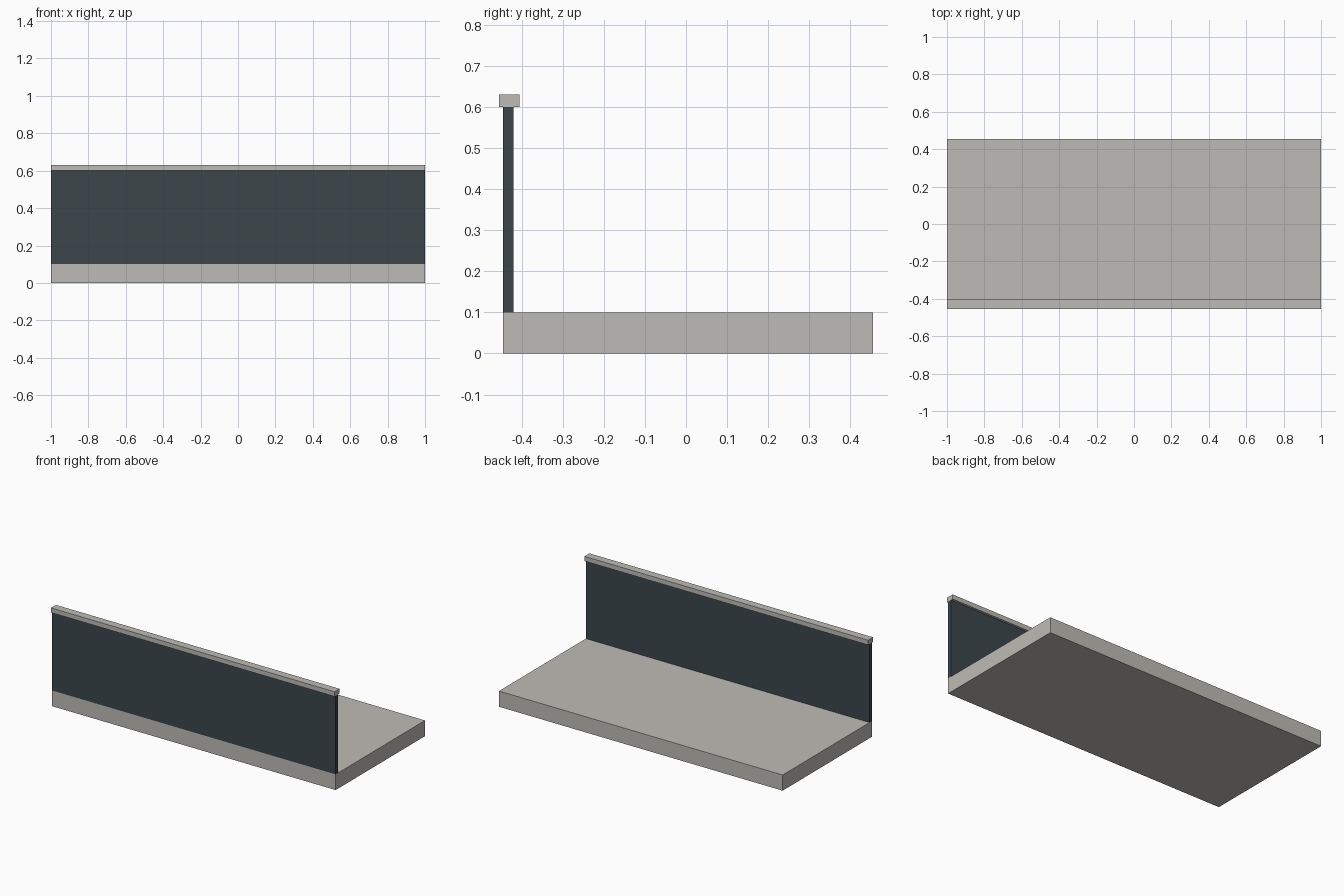
import bpy

if "Cube" in bpy.data.objects:
    bpy.data.objects.remove(bpy.data.objects["Cube"])


def make_material(name, rgb):
    mat = bpy.data.materials.new(name)
    mat.diffuse_color = (*rgb, 1.0)
    mat.use_nodes = True
    mat.node_tree.nodes["Principled BSDF"].inputs["Base Color"].default_value = mat.diffuse_color
    return mat


def box(name, x, y, z, mat):
    """Box spanning the given (min, max) ranges."""
    spans = (x, y, z)
    bpy.ops.mesh.primitive_cube_add(size=1)
    obj = bpy.context.object
    obj.name = name
    obj.location = [(a + b) / 2 for a, b in spans]
    obj.scale = [b - a for a, b in spans]
    bpy.ops.object.transform_apply(location=True, rotation=False, scale=True)
    obj.data.materials.append(mat)
    return obj


concrete = make_material("warm_grey_concrete", (0.51, 0.50, 0.465))
glass = make_material("dark_slate_glass", (0.045, 0.061, 0.070))

WIDTH = (-1.0, 1.0)

# Floor slab
box("floor_slab", WIDTH, (-0.445, 0.455), (0.0, 0.10), concrete)
# Upright panel flush with the slab's front edge
box("parapet_panel", WIDTH, (-0.445, -0.42), (0.10, 0.60), glass)
# Capping rail overhanging the panel on both sides
box("top_rail", WIDTH, (-0.455, -0.405), (0.60, 0.63), concrete)
